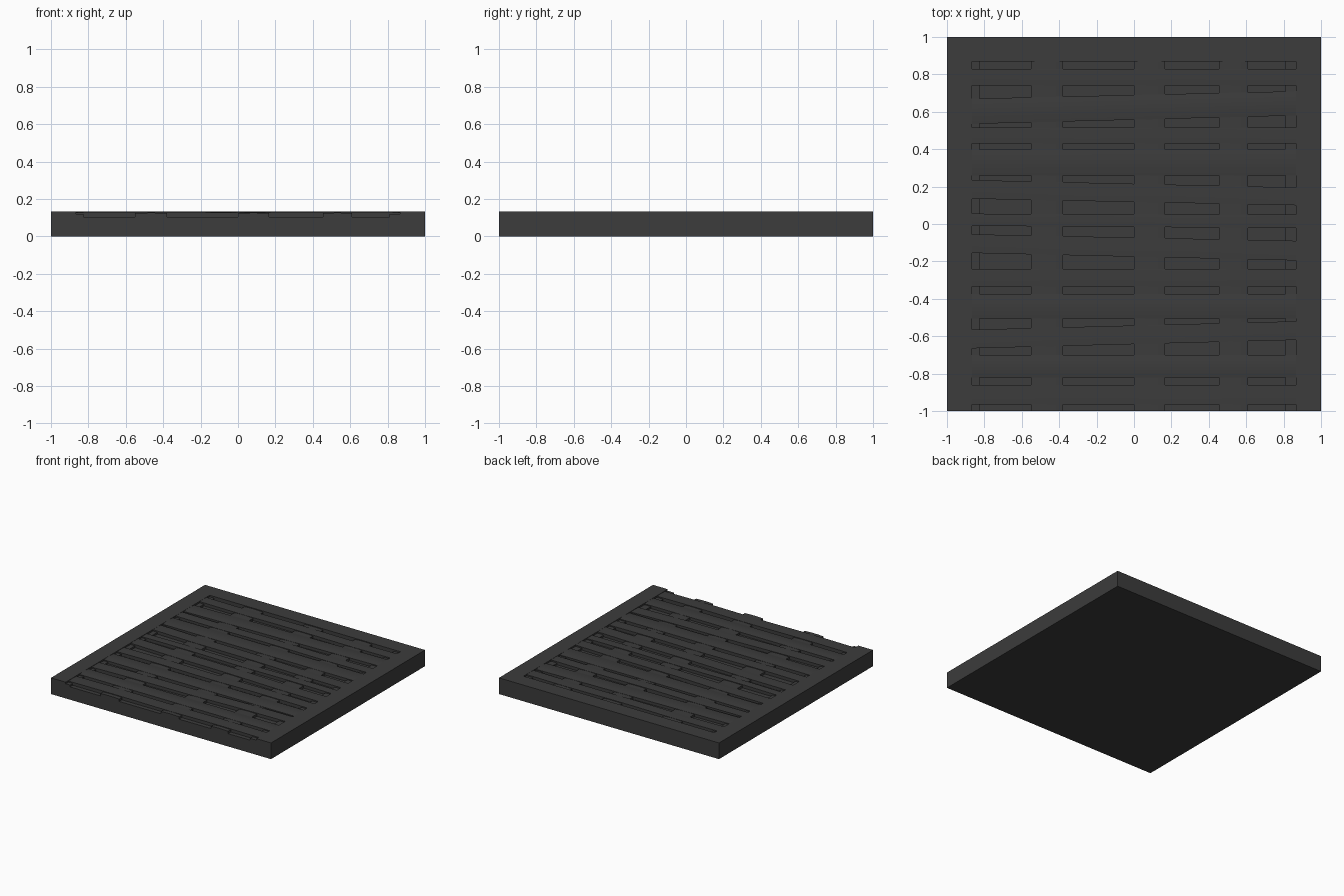
import bpy, math

if "Cube" in bpy.data.objects:
    bpy.data.objects.remove(bpy.data.objects["Cube"])

dark = bpy.data.materials.new("dark_wicker")
dark.diffuse_color = (0.045, 0.045, 0.045, 1)
dark.use_nodes = True
dark.node_tree.nodes["Principled BSDF"].inputs["Base Color"].default_value = dark.diffuse_color
TOP, FLOOR = 0.133, 0.105
IN = 0.867


def make(name, verts, faces, smooth=False):
    me = bpy.data.meshes.new(name)
    me.from_pydata(verts, [], faces)
    me.materials.append(dark)
    ob = bpy.data.objects.new(name, me)
    bpy.context.collection.objects.link(ob)
    if smooth:
        bpy.context.view_layer.objects.active = ob
        ob.select_set(True)
        bpy.ops.object.shade_smooth_by_angle(angle=math.radians(30))
        ob.select_set(False)
    return ob


def prism(name, outline, z0, z1):
    n = len(outline)
    v = [(x, y, z) for z in (z0, z1) for x, y in outline]
    f = [tuple(reversed(range(n))), tuple(range(n, 2 * n))]
    f += [(i, (i + 1) % n, n + (i + 1) % n, n + i) for i in range(n)]
    return make(name, v, f)


def strip(name, ends, along_x, height, crown, steps=24):
    """Crowned strip; ends = (start, end, lo0, hi0, lo1, hi1)."""
    s, e, lo0, hi0, lo1, hi1 = ends
    v, f, n = [], [], 7
    for i in range(steps + 1):
        t = i / steps
        a = s + (e - s) * t
        lo, hi = lo0 + (lo1 - lo0) * t, hi0 + (hi1 - hi0) * t
        ring = [(lo, FLOOR - 0.01)]
        for k in range(5):
            u = k / 4
            z = height(a) - crown * (2 * u - 1) ** 2
            ring.append((lo + (hi - lo) * u, z))
        ring.append((hi, FLOOR - 0.01))
        v += [(a, b, z) if along_x else (b, a, z) for b, z in ring]
    for i in range(steps):
        for k in range(n):
            q = (i * n + k, (i + 1) * n + k,
                 (i + 1) * n + (k + 1) % n, i * n + (k + 1) % n)
            f.append(q[::-1] if along_x else q)
    first, last = tuple(range(n)), tuple(range(steps * n, steps * n + n))
    f += [first[::-1], last] if along_x else [first, last[::-1]]
    if along_x:
        f[-2], f[-1] = f[-2][::-1], f[-1][::-1]
        f = f[:-2] + [f[-2], f[-1]]
    ob = make(name, v, f, True)
    return ob


# Solid base with a raised three-sided frame, open at the front
prism("base", [(-1, -1), (1, -1), (1, 1), (-1, 1)], 0, FLOOR)
prism("frame", [(-1, -1), (-IN, -1), (-IN, 0.87), (IN, 0.87),
                (IN, -1), (1, -1), (1, 1), (-1, 1)], FLOOR - 0.01, TOP)

# Lower cross strips running front to back
for i, (a, b) in enumerate([(-0.87, -0.827), (-0.55, -0.38), (0, 0.165),
                            (0.455, 0.61), (0.81, 0.87)]):
    edge = i in (0, 4)
    strip(f"cross_strip_{i}", (-1, 0.87, a, b, a, b), False,
          lambda y, e=edge: 0.12 if e else 0.127, 0 if edge else 0.003, 8)

# Upper woven slats running left to right: lo/hi at left, lo/hi at right
slats = [
    (0.74, 0.83, 0.74, 0.83), (0.535, 0.67, 0.58, 0.71),
    (0.515, 0.43, 0.515, 0.43)[1::-1] * 2, (0.26, 0.397, 0.26, 0.40),
    (0.135, 0.235, 0.10, 0.195), (-0.01, 0.055, -0.022, 0.05),
    (-0.155, -0.055, -0.195, -0.09), (-0.333, -0.24, -0.333, -0.24),
    (-0.505, -0.375, -0.505, -0.375), (-0.665, -0.565, -0.62, -0.52),
    (-0.82, -0.70, -0.82, -0.70), (-0.965, -0.86, -0.965, -0.86)]
for i, s in enumerate(slats):
    over = i in (1, 3, 8, 10)
    strip(f"slat_{i}", (-0.87, 0.87) + s, True,
          lambda x, o=over, k=i: (0.133 if o else
              0.131 + 0.0015 * math.cos(2 * math.pi * x + k * math.pi)),
          0.005 if over else 0.001)
